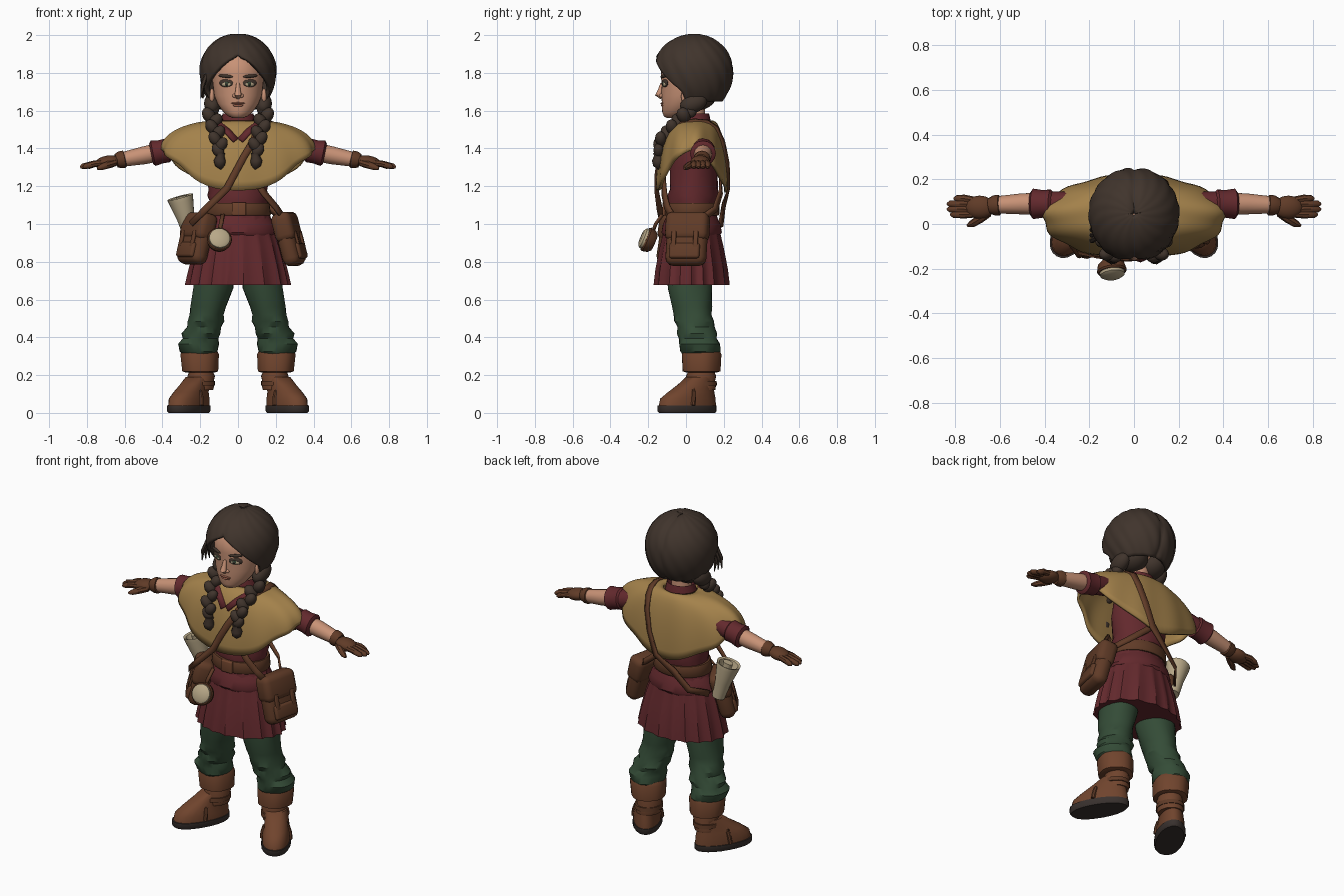
import bpy, bmesh
from math import sin, cos, pi, radians, exp
from mathutils import Vector, Matrix, Euler

if "Cube" in bpy.data.objects:
    bpy.data.objects.remove(bpy.data.objects["Cube"])

def material(name, code):
    srgb = [int(code[i:i + 2], 16) / 255 for i in (0, 2, 4)]
    col = [c / 12.92 if c < .04 else ((c + .055) / 1.055) ** 2.4 for c in srgb] + [1]
    m = bpy.data.materials.new(name)
    m.use_nodes = True
    m.diffuse_color = col
    bsdf = m.node_tree.nodes["Principled BSDF"]
    bsdf.inputs["Base Color"].default_value = col
    bsdf.inputs["Roughness"].default_value = .9
    return m

HAIR = material("dark_hair", "40342c")
CAPE = material("ochre_cloth", "a4824b")
RED = material("maroon_cloth", "63292d")
GREEN = material("green_cloth", "344c37")
BOOT = material("boot_leather", "70442d")
LEATHER = material("brown_leather", "603b27")
SKIN = material("skin", "c89276")
PAPER = material("parchment", "b8a888")
SOLE = material("dark_sole", "39312e")
LIP = material("lips", "a0644f")

# ---- helpers
def finish(bm, name, mat, mirror=False, matrix=None, thick=0, angle=42):
    if matrix:
        bm.transform(matrix)
    bmesh.ops.remove_doubles(bm, verts=bm.verts, dist=.0004)
    bmesh.ops.recalc_face_normals(bm, faces=bm.faces)
    for f in bm.faces:
        f.smooth = True
    me = bpy.data.meshes.new(name)
    bm.to_mesh(me)
    bm.free()
    me.set_sharp_from_angle(angle=radians(angle))
    me.materials.append(mat)
    ob = bpy.data.objects.new(name, me)
    bpy.context.collection.objects.link(ob)
    if thick:
        mod = ob.modifiers.new("thickness", 'SOLIDIFY')
        mod.thickness, mod.offset = thick, 0
    if mirror:
        ob.modifiers.new("mirror", 'MIRROR').use_clip = False
    return ob

def skin(rows, closed=True, cap=True):
    bm = bmesh.new()
    grid = [[bm.verts.new(p) for p in row] for row in rows]
    n = len(grid[0])
    for r, q in zip(grid, grid[1:]):
        for j in range(n if closed else n - 1):
            k = (j + 1) % n
            bm.faces.new((r[j], r[k], q[k], q[j]))
    if cap:
        bm.faces.new(grid[0])
        bm.faces.new(grid[-1])
    return bm

def loft(name, rings, mat, seg=24, wave=None, **kw):
    rows = []
    for i, (x, y, z, a, b) in enumerate(rings):
        row = []
        for j in range(seg):
            t = 2 * pi * j / seg
            k = 1 + (wave(t, i) if wave else 0)
            row.append((x + a * k * cos(t), y + b * k * sin(t), z))
        rows.append(row)
    return finish(skin(rows), name, mat, **kw)

def tube(name, pts, radii, mat, seg=12, **kw):
    pts = [Vector(p) for p in pts]
    rows = []
    for i, p in enumerate(pts):
        d = (pts[min(i + 1, len(pts) - 1)] - pts[max(i - 1, 0)]).normalized()
        u = d.cross((0, 0, 1) if abs(d.z) < .8 else (0, 1, 0)).normalized()
        v = u.cross(d)
        rows.append([p + (u * cos(2 * pi * j / seg) + v * sin(2 * pi * j / seg)) * radii[i] for j in range(seg)])
    return finish(skin(rows), name, mat, **kw)

def ribbon(name, pts, width, mat, **kw):
    pts = [Vector(p) for p in pts]
    rows = []
    for i, p in enumerate(pts):
        d = pts[min(i + 1, len(pts) - 1)] - pts[max(i - 1, 0)]
        n = Vector((p.x, p.y - .04, max(0, p.z - 1.3) * 1.5))
        s = d.cross(n).normalized() * width / 2
        rows.append([p - s, p + s])
    return finish(skin(rows, False, False), name, mat, thick=.012, **kw)

def place(c, rot=(0, 0, 0)):
    return Matrix.Translation(c) @ Euler(rot).to_matrix().to_4x4()

def blob(name, c, size, mat, rot=(0, 0, 0), **kw):
    bm = bmesh.new()
    bmesh.ops.create_uvsphere(bm, u_segments=16, v_segments=10, radius=1)
    return finish(bm, name, mat, matrix=place(c, rot) @ Matrix.Diagonal((*size, 1)), **kw)

def box(name, size, mat, matrix, bevel=.02, **kw):
    bm = bmesh.new()
    bmesh.ops.create_cube(bm, size=1)
    bm.transform(Matrix.Diagonal((*size, 1)))
    bmesh.ops.bevel(bm, geom=bm.edges[:], offset=bevel, segments=3, profile=.5, affect='EDGES')
    return finish(bm, name, mat, matrix=matrix, **kw)

# ---- boots, toes turned out and broad
foot = place((.216, .08, 0), (0, 0, radians(30)))
broad = lambda t, i: .05 * cos(2 * (t + pi / 4)) ** 2 * (sin(t) < 0)
loft("soles", [(0, -.085, 0, .076, .165), (0, -.085, .01, .083, .174), (0, -.085, .038, .083, .174)],
     SOLE, mirror=True, matrix=foot, wave=broad)
loft("boot_feet", [(0, -.083, .034, .078, .168), (0, -.08, .075, .078, .162), (0, -.06, .11, .07, .135),
                   (-.004, -.03, .15, .066, .1), (-.01, 0, .19, .064, .076)], BOOT, mirror=True, matrix=foot,
     wave=broad)
loft("boot_shafts", [(.2, .08, .12, .068, .075), (.197, .08, .155, .074, .08), (.195, .08, .17, .067, .074),
                     (.195, .08, .195, .073, .08), (.195, .08, .21, .066, .073),
                     (.195, .08, .26, .072, .08)], BOOT, mirror=True)
loft("boot_cuffs", [(.2, .08, .215, .08, .085), (.2, .08, .22, .095, .1), (.203, .08, .31, .102, .105),
                    (.203, .08, .33, .092, .096)], BOOT, mirror=True,
     wave=lambda t, i: .025 * sin(5 * t))
loft("ankle_straps", [(.2, .078, .145, .078, .086), (.2, .078, .17, .077, .084)], LEATHER, mirror=True)
tube("instep_straps", [(.08 * cos(t), -.095 + .02 * sin(t), .04 + .122 * sin(t)) for t in [k * pi / 10 for k in range(11)]],
     [.013] * 11, LEATHER, seg=8, mirror=True, matrix=foot)

# ---- baggy trousers with gathered folds
loft("trousers", [(.2, .08, .3, .08, .09), (.207, .075, .325, .1, .106), (.212, .07, .365, .108, .108),
                  (.2, .066, .395, .094, .1), (.192, .06, .42, .103, .107), (.178, .05, .455, .09, .098),
                  (.172, .043, .485, .097, .105), (.165, .036, .52, .09, .1), (.158, .03, .56, .094, .106),
                  (.135, .022, .66, .106, .117), (.12, .02, .8, .114, .12)], GREEN, mirror=True,
     wave=lambda t, i: .035 * sin(3 * t + 1.9 * i) + .015 * sin(5 * t - i), angle=30)

# ---- tunic
loft("skirt", [(0, .03, .678, .27, .195), (0, .03, .76, .253, .187), (0, .03, .88, .222, .165),
               (0, .03, .97, .19, .145), (0, .03, 1.06, .163, .13)], RED, seg=120, angle=30,
     wave=lambda t, i: (.035 - .007 * i) * (1 - 2 * abs(sin(9 * t + .6 * sin(3 * t)))) + .008)
loft("sash", [(0, .03, .94, .2, .15), (0, .03, .955, .208, .158), (0, .03, 1.0, .192, .15),
              (0, .03, 1.04, .165, .133)], RED, seg=48, wave=lambda t, i: .015 * sin(4 * t + i))
loft("torso", [(0, .03, 1.0, .162, .13), (0, .035, 1.12, .152, .13), (0, .037, 1.15, .16, .135),
               (0, .04, 1.18, .155, .128), (0, .04, 1.3, .175, .125),
               (0, .05, 1.45, .16, .1), (0, .055, 1.52, .1, .08)], RED,
     wave=lambda t, i: .02 * sin(5 * t + 2 * i))
loft("belt", [(0, .03, 1.045, .17, .142), (0, .03, 1.052, .174, .147), (0, .033, 1.105, .167, .144),
              (0, .033, 1.112, .163, .14)], LEATHER, seg=32)
box("belt_buckle", (.075, .02, .07), BOOT, place((.005, -.115, 1.08)), .006)

# ---- draped cape, its hem high over the arms
def cape_point(deg, t, lift=0):
    a = radians(deg)
    c, s = cos(a), sin(a)
    u, w = sin(t * pi / 2), 1 - cos(t * pi / 2)
    fold = 1 + .02 * t * sin(11 * a) + lift
    hem = 1.172 + .22 * c * c
    return Vector(((.1 + .3 * u) * c * fold, .055 - .022 * u + (.085 + .096 * u) * s * fold,
                   1.54 + (hem - 1.54) * w + .006 * t * sin(7 * a) + lift * .12))

rows = [[cape_point(j * 4, i / 12) for j in range(90)] for i in range(13)]
finish(skin(rows, True, False), "cape", CAPE, thick=.016)
loft("collar", [(0, .05, 1.49, .105, .09), (0, .05, 1.55, .088, .08), (0, .05, 1.585, .082, .072),
                (0, .05, 1.55, .07, .062)], RED)
ribbon("neckline", [cape_point(d, t, .06) for d, t in [(-35, .02), (-58, .2), (-78, .36), (-88, .5)]],
       .035, RED, mirror=True)

# ---- arms and gloves
tube("sleeves", [(.14, .08, 1.45), (.3, .09, 1.405), (.4, .09, 1.383)], (.05, .054, .056), RED, mirror=True)
tube("sleeve_cuffs", [(.36, .09, 1.392), (.372, .09, 1.39), (.41, .09, 1.382), (.45, .09, 1.374), (.46, .09, 1.372)],
     (.05, .064, .062, .068, .054), RED, seg=16, mirror=True)
tube("forearms", [(.42, .09, 1.38), (.5, .09, 1.363), (.63, .085, 1.338)], (.049, .047, .037), SKIN, mirror=True)
tube("glove_cuffs", [(.595, .085, 1.345), (.602, .085, 1.343), (.625, .083, 1.34), (.645, .08, 1.335)],
     (.034, .046, .045, .036), LEATHER, mirror=True)
blob("palms", (.69, .075, 1.328), (.068, .052, .034), LEATHER, (0, .16, 0), mirror=True)
for k in range(4):
    y = .042 + .024 * k
    tip = .82 + .015 * (k in (1, 2)) - .015 * (k == 3)
    tube("finger_%d" % k, [(.7, .046 + .019 * k, 1.326), (.76, y, 1.319), (tip - .012, y, 1.305), (tip, y, 1.3)],
         (.016, .0175, .0145, .006), LEATHER, seg=8, mirror=True)
tube("thumbs", [(.65, .05, 1.325), (.69, .022, 1.313), (.725, .0, 1.3), (.745, -.008, 1.294)],
     (.019, .02, .016, .007), LEATHER, seg=8, mirror=True)

# ---- head and face
loft("neck", [(0, .05, 1.45, .07, .06), (0, .045, 1.56, .056, .056), (0, .04, 1.66, .06, .06)], SKIN)
loft("head", [(0, -.073, 1.56, .024, .024), (0, -.062, 1.57, .05, .055), (0, -.046, 1.593, .078, .08),
              (0, -.022, 1.635, .108, .105), (0, -.002, 1.68, .126, .129), (0, .008, 1.74, .134, .137),
              (0, .012, 1.79, .139, .145), (0, .015, 1.83, .138, .145), (0, .022, 1.87, .126, .134),
              (0, .03, 1.91, .1, .11), (0, .04, 1.95, .05, .06)], SKIN, seg=32)
tube("nose", [(0, -.126, 1.745), (0, -.136, 1.705), (0, -.145, 1.685), (0, -.128, 1.668)],
     (.009, .014, .019, .01), SKIN)
blob("nostrils", (.017, -.13, 1.679), (.013, .012, .011), SKIN, mirror=True)
blob("ears", (.138, .0, 1.675), (.014, .026, .042), SKIN, mirror=True)
blob("upper_lip", (0, -.124, 1.639), (.036, .011, .006), LIP)
blob("lower_lip", (0, -.122, 1.628), (.028, .011, .008), LIP)
turn = (0, 0, .4)
blob("lashes", (.063, -.112, 1.746), (.04, .008, .021), HAIR, turn, mirror=True)
blob("eyes", (.062, -.115, 1.74), (.028, .008, .012), PAPER, turn, mirror=True)
blob("irises", (.06, -.12, 1.741), (.013, .005, .012), GREEN, turn, mirror=True)
blob("pupils", (.06, -.123, 1.741), (.007, .004, .007), SOLE, turn, mirror=True)
blob("brows", (.066, -.118, 1.783), (.042, .008, .009), HAIR, (0, -.08, .4), mirror=True)

# ---- parted hair: an open shell swept round the back of the head
edge = [(2.1, 0), (1.89, 0), (1.865, 15), (1.83, 28), (1.79, 40), (1.75, 54), (1.71, 68), (1.5, 84)]
def opening(z):
    for (z1, d1), (z0, d0) in zip(edge, edge[1:]):
        if z >= z0:
            return radians(d0 + (d1 - d0) * (z - z0) / (z1 - z0))

rows = []
for i in range(27):
    phi = .03 + 2.3 * i / 26
    h = cos(phi)
    z = 1.81 + h * (.188 if h > 0 else .225)
    t0 = opening(z)
    row = []
    for j in range(61):
        t = t0 + (2 * pi - 2 * t0) * j / 60
        front = max(0, cos(t))
        x, y = .192 * sin(phi) * sin(t), -(.195 + .015 * front) * sin(phi) * cos(t)
        k = 1 - .06 * exp(-(x / .016) ** 2) * (1 - .7 * front) + .012 * sin(phi) * sin(16 * t + 9 * h)
        row.append((x * k, .046 + y * k, 1.81 + (z - 1.81) * k))
    rows.append(row)
finish(skin(rows, False, False), "hair", HAIR, thick=.022, angle=60)
for s in (-1, 1):
    blob("hair_nape_%d" % (s + 1), (s * .065, .08, 1.665), (.075, .085, .06), HAIR, (.35, 0, 0))
for k in range(3):
    tube("wisp_%d" % k, [(-.165, -.06 + .02 * k, 1.8), (-.188, -.075 + .025 * k, 1.73),
                         (-.197 + .008 * k, -.07 + .025 * k, 1.665)], (.012, .012, .002), HAIR, seg=6)

# ---- braids: alternating strands falling over the chest
blob("braid_roots", (.135, .04, 1.638), (.045, .075, .05), HAIR, (.4, 0, 0), mirror=True)
for k in range(8):
    f = k / 7
    side = 1 if k % 2 else -1
    c = (.148 - .055 * f + side * .013, .018 - .163 * min(1, f * 1.3), 1.605 - .215 * f)
    blob("braid_strand_%d" % k, c, (.034 - .005 * f, .038 - .011 * f, .048 - .008 * f), HAIR,
         (.4 * (1 - f), side * .6, 0), mirror=True)
tube("braid_ends", [(.093, -.148, 1.375), (.093, -.148, 1.36), (.096, -.148, 1.335), (.094, -.147, 1.31),
                    (.09, -.142, 1.29)], (.026, .022, .033, .027, .005), HAIR, seg=9, mirror=True)

# ---- shoulder bags with flaps and straps
def bag(side, centre, heading, width, height):
    m = place(centre, (0, -.26, heading))
    at = lambda *p: m @ Matrix.Translation(p)
    box(side + "_bag", (.095, width, height), LEATHER, m, .042)
    box(side + "_bag_flap", (.11, width + .012, height * .56), LEATHER, at(.002, 0, height * .25), .036)
    box(side + "_bag_pocket", (.03, width * .75, height * .3), LEATHER, at(.046, 0, -height * .25), .014)
    for s in (-1, 1):
        box(side + "_bag_tab_%d" % (s + 1), (.014, .026, .09), LEATHER, at(.055, s * width * .27, -.01), .005)

bag("left", (.272, .005, .915), -.22, .22, .28)
bag("right", (-.222, -.05, .918), pi + .6, .2, .27)
path = [(-98, 1), (-92, .85), (-85, .68), (-77, .53), (-65, .32), (-35, .16), (0, .12), (35, .16),
        (58, .34), (68, .55), (76, .78), (83, 1)]
over = [cape_point(d, t, .065) for d, t in path]
ribbon("long_strap", [(-.25, -.12, 1.0), (-.17, -.14, 1.08)] + over +
       [(-.05, .2, 1.1), (-.15, .185, 1.0), (-.22, .09, .96)], .036, LEATHER)
ribbon("left_strap_front", [(.08, -.12, 1.25), (.14, -.115, 1.16), (.2, -.1, 1.09), (.25, -.06, 1.02)], .035, LEATHER)
ribbon("left_strap_back", [(-.04, .185, 1.26), (.06, .185, 1.17), (.17, .155, 1.08), (.25, .07, 1.02)], .035, LEATHER)

# ---- round dial hanging from the belt
dial = place((-.1, -.2, .915), (pi / 2 - .4, 0, .12))
loft("dial_case", [(0, 0, -.035, .045, .045), (0, 0, -.02, .06, .06), (0, 0, .01, .067, .067),
                   (0, 0, .018, .062, .062)], LEATHER, matrix=dial)
loft("dial_face", [(0, 0, .01, .057, .057), (0, 0, .03, .055, .055), (0, 0, .04, .04, .04)], PAPER, matrix=dial)
ribbon("dial_cord", [(-.08, -.125, 1.05), (-.09, -.16, 1.0), (-.1, -.175, .96)], .02, LEATHER)

# ---- rolled parchment behind the right bag
roll = place((-.25, .04, .93), (.1, -.26, 0))
loft("scroll", [(0, 0, 0, .036, .036), (0, 0, .1, .046, .046), (0, 0, .2, .066, .066), (0, 0, .222, .07, .066),
                (0, 0, .217, .056, .053), (0, 0, .15, .04, .04)], PAPER, matrix=roll)
loft("scroll_core", [(0, 0, .12, .018, .018), (.006, 0, .225, .03, .026)], PAPER, seg=16, matrix=roll)
